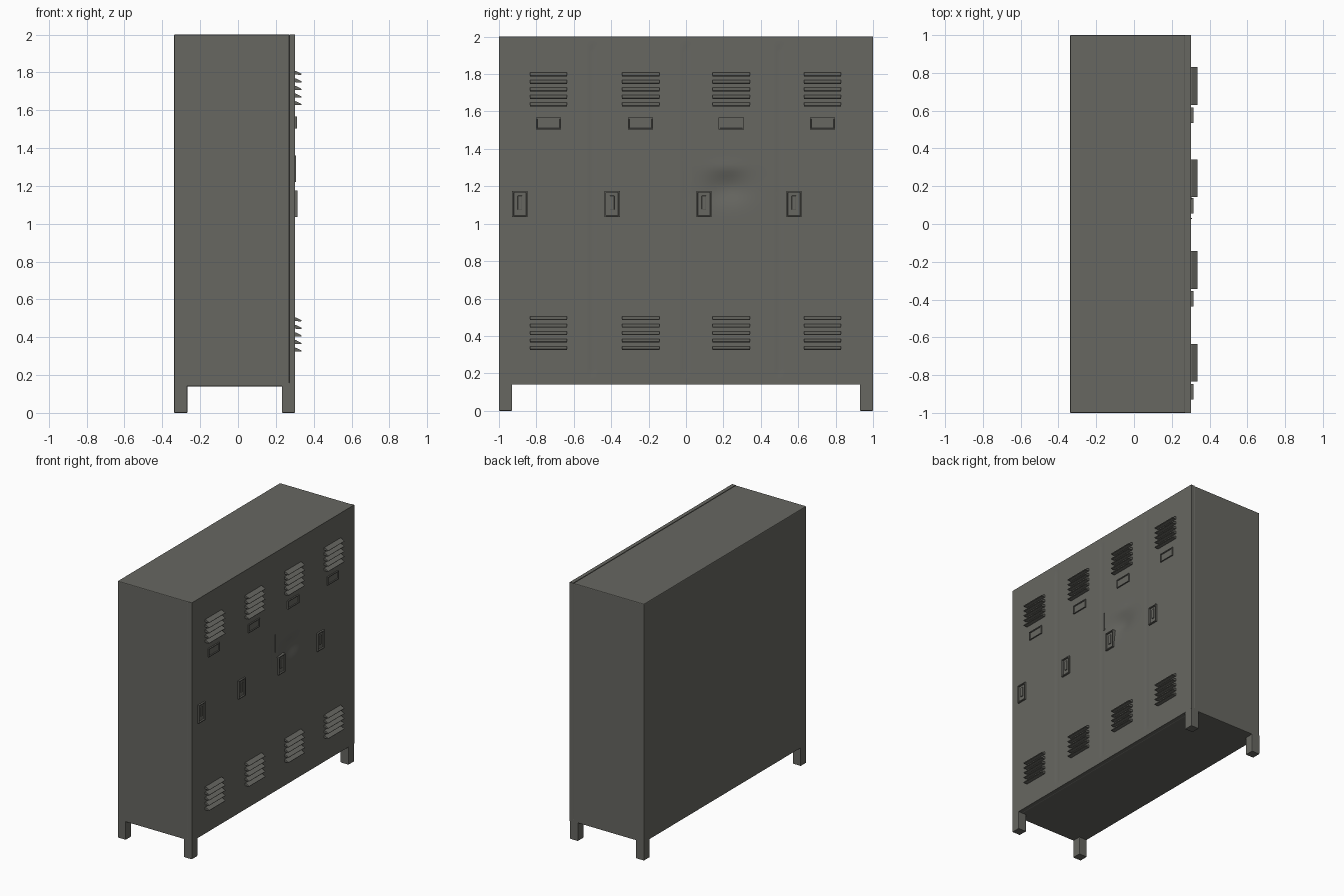
import bpy, bmesh, math

if "Cube" in bpy.data.objects:
    bpy.data.objects.remove(bpy.data.objects["Cube"])

BACK, FRONT, BASE, TOP = -0.338, 0.302, 0.14, 2.0

steel = bpy.data.materials.new("dark grey steel")
steel.diffuse_color = (0.135, 0.135, 0.12, 1)
steel.use_nodes = True
steel.node_tree.nodes["Principled BSDF"].inputs["Base Color"].default_value = steel.diffuse_color


def finish(bm, name, bevel=0.0):
    bmesh.ops.recalc_face_normals(bm, faces=bm.faces)
    me = bpy.data.meshes.new(name)
    bm.to_mesh(me)
    bm.free()
    me.materials.append(steel)
    ob = bpy.data.objects.new(name, me)
    bpy.context.collection.objects.link(ob)
    if bevel:
        m = ob.modifiers.new("bevel", 'BEVEL')
        m.width, m.segments = bevel, 2
    return ob


def add_box(bm, lo, hi):
    vs = bmesh.ops.create_cube(bm, size=1)["verts"]
    for v in vs:
        for i in range(3):
            v.co[i] = lo[i] if v.co[i] < 0 else hi[i]
    return vs


def box(name, lo, hi, bevel=0.0):
    bm = bmesh.new()
    add_box(bm, lo, hi)
    return finish(bm, name, bevel)


def tray(name, y, z, w, h, out, rim, depth):
    """Raised frame on the door front with a sunken middle."""
    bm = bmesh.new()
    add_box(bm, (FRONT - 0.02, y - w / 2, z - h / 2), (out, y + w / 2, z + h / 2))
    bmesh.ops.recalc_face_normals(bm, faces=bm.faces)
    face = max(bm.faces, key=lambda f: f.calc_center_median().x)
    bmesh.ops.inset_region(bm, faces=[face], thickness=rim)
    bmesh.ops.inset_region(bm, faces=[face], thickness=0.003, depth=-depth)
    return finish(bm, name)


# cabinet shell
box("cabinet_body", (BACK, -1, BASE), (FRONT - 0.03, 1, TOP), 0.006)


# door front: one sheet with faint seams and a dent beside the third latch
def relief(y, z):
    d = 0.0
    if min(abs(y - s) for s in (-0.5, 0, 0.5)) < 0.008 and 0.2 < z < 1.95:
        d -= 0.003
    d -= 0.022 * math.exp(-((y - 0.22) / 0.11) ** 2 - ((z - 1.19) / 0.075) ** 2)
    d += 0.005 * math.exp(-((y - 0.22) / 0.10) ** 2 - ((z - 1.30) / 0.035) ** 2)
    return d


bm = bmesh.new()
NY, NZ = 120, 90
rows = []
for j in range(NZ + 1):
    z = BASE + (TOP - BASE) * j / NZ
    rows.append([])
    for i in range(NY + 1):
        y = -1 + 2 * i / NY
        rows[-1].append(bm.verts.new((FRONT + relief(y, z), y, z)))
for j in range(NZ):
    for i in range(NY):
        bm.faces.new((rows[j][i], rows[j][i + 1], rows[j + 1][i + 1], rows[j + 1][i]))
# turn the sheet edge back to meet the shell
rim = [e for e in bm.edges if e.is_boundary]
new = bmesh.ops.extrude_edge_only(bm, edges=rim)["geom"]
for v in new:
    if isinstance(v, bmesh.types.BMVert):
        v.co.x = FRONT - 0.031
doors = finish(bm, "door_fronts")
bpy.context.view_layer.objects.active = doors
doors.select_set(True)
bpy.ops.object.shade_smooth_by_angle(angle=math.radians(35))

# bent door edge beside the dent
box("bent_door_edge", (FRONT - 0.01, 0.026, 1.22), (FRONT + 0.004, 0.032, 1.36))

# legs
for sx, (x0, x1) in (("back", (BACK, BACK + 0.07)), ("front", (FRONT - 0.07, FRONT))):
    for sy, y0 in (("left", -1.0), ("right", 0.93)):
        box(f"{sx}_{sy}_leg", (x0, y0, 0), (x1, y0 + 0.07, BASE + 0.02), 0.004)


# louvre groups: five sloping blades each
def louvres(name, y, z_top):
    bm = bmesh.new()
    profile = [(FRONT - 0.005, 0.008), (FRONT + 0.006, 0.007), (0.337, -0.008),
               (0.334, -0.013), (FRONT - 0.005, -0.012)]
    for k in range(5):
        z = z_top - 0.04 * k
        ends = [[bm.verts.new((px, y + s * 0.1, z + pz)) for px, pz in profile]
                for s in (-1, 1)]
        bm.faces.new(ends[0])
        bm.faces.new(ends[1][::-1])
        n = len(profile)
        for i in range(n):
            q = (i + 1) % n
            bm.faces.new((ends[0][i], ends[1][i], ends[1][q], ends[0][q]))
    finish(bm, name)


# fittings for the four doors
for n, (yc, yh) in enumerate(((-0.735, -0.888), (-0.243, -0.395),
                              (0.242, 0.096), (0.73, 0.577)), 1):
    louvres(f"upper_louvres_{n}", yc, 1.80)
    louvres(f"lower_louvres_{n}", yc, 0.497)
    tray(f"label_holder_{n}", yc, 1.535, 0.135, 0.065, FRONT + 0.010, 0.009, 0.006)
    tray(f"latch_plate_{n}", yh, 1.105, 0.082, 0.14, FRONT + 0.013, 0.010, 0.010)
    box(f"latch_lever_{n}", (FRONT, yh - 0.012, 1.075), (FRONT + 0.010, yh + 0.012, 1.15), 0.003)
